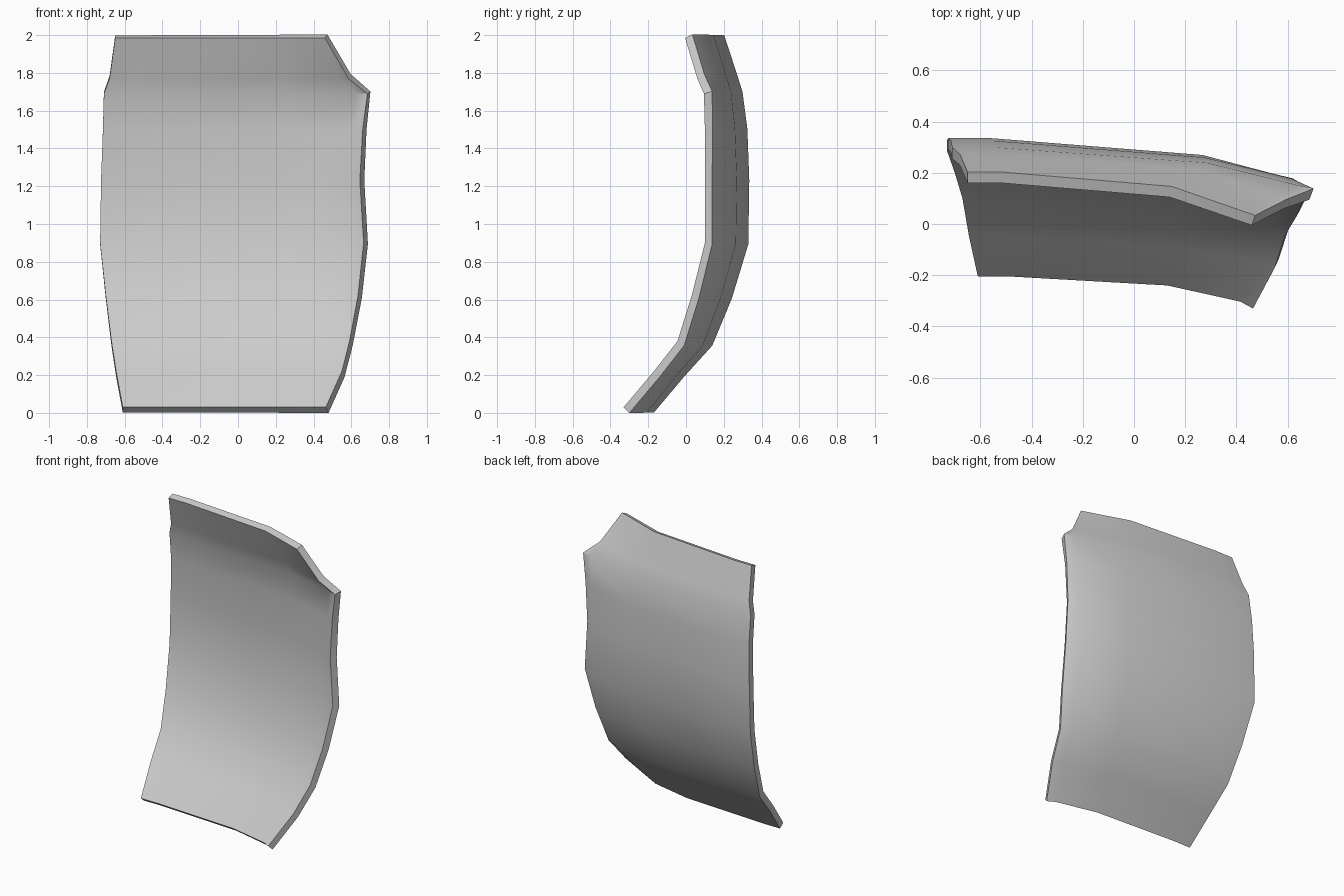
import bpy
import bmesh

cube = bpy.data.objects.get("Cube")
if cube:
    bpy.data.objects.remove(cube, do_unlink=True)

THICKNESS = 0.045

# One single material for the whole plate
grey = bpy.data.materials.new("plain grey")
grey.use_nodes = True
grey_value = (0.6, 0.6, 0.6, 1)
grey.diffuse_color = grey_value
grey.node_tree.nodes["Principled BSDF"].inputs["Base Color"].default_value = grey_value

# Cross-sections of the front skin from bottom to top:
# height, left edge x and y, bend x and y, right edge x and y
SECTIONS = [
    (.03, -.61, -.205, .13, -.24, .465, -.33),
    (.22, -.645, -.045, .17, -.09, .55, -.17),
    (.38, -.67, .10, .20, .05, .59, -.045),
    (.62, -.70, .20, .23, .14, .635, .03),
    (.9, -.73, .285, .25, .22, .665, .10),
    (1.23, -.725, .29, .26, .225, .645, .10),
    (1.5, -.715, .28, .27, .215, .66, .10),
    (1.69, -.71, .255, .28, .195, .685, .095),
    (1.77, -.68, .23, .25, .17, .585, .06),
    (1.985, -.65, .16, .14, .105, .46, -.005),
]


def lerp(a, b, t):
    return a + (b - a) * t


def section_points(z, left_x, left_y, bend_x, bend_y, right_x, right_y):
    """Flat left margin, straight middle, bend, then a lip at the right edge."""
    lip = 0.7 if z < 1.6 else 0.85
    return [
        (left_x, left_y, z),
        (lerp(left_x, bend_x, 0.17), left_y, z),
        (bend_x, bend_y, z),
        (lerp(bend_x, right_x, 0.85), lerp(bend_y, right_y, lip), z),
        (right_x, right_y, z),
    ]


# Front skin of the curved plate
bm = bmesh.new()
grid = [[bm.verts.new(p) for p in section_points(*s)] for s in SECTIONS]
for low, high in zip(grid, grid[1:]):
    for j in range(len(low) - 1):
        bm.faces.new((low[j], low[j + 1], high[j + 1], high[j]))
mesh = bpy.data.meshes.new("curved_plate")
bm.to_mesh(mesh)
bm.free()
mesh.materials.append(grey)

plate = bpy.data.objects.new("curved_plate", mesh)
bpy.context.collection.objects.link(plate)
for other in bpy.context.selected_objects:
    other.select_set(False)
plate.select_set(True)
bpy.context.view_layer.objects.active = plate

# Even thickness towards the back, with a closed rim
shell = plate.modifiers.new("thickness", "SOLIDIFY")
shell.thickness = THICKNESS
shell.offset = -1
shell.use_even_offset = True
bpy.ops.object.modifier_apply(modifier=shell.name)

# Smooth skin, crisp rim
bpy.ops.object.shade_smooth_by_angle(angle=0.6)
